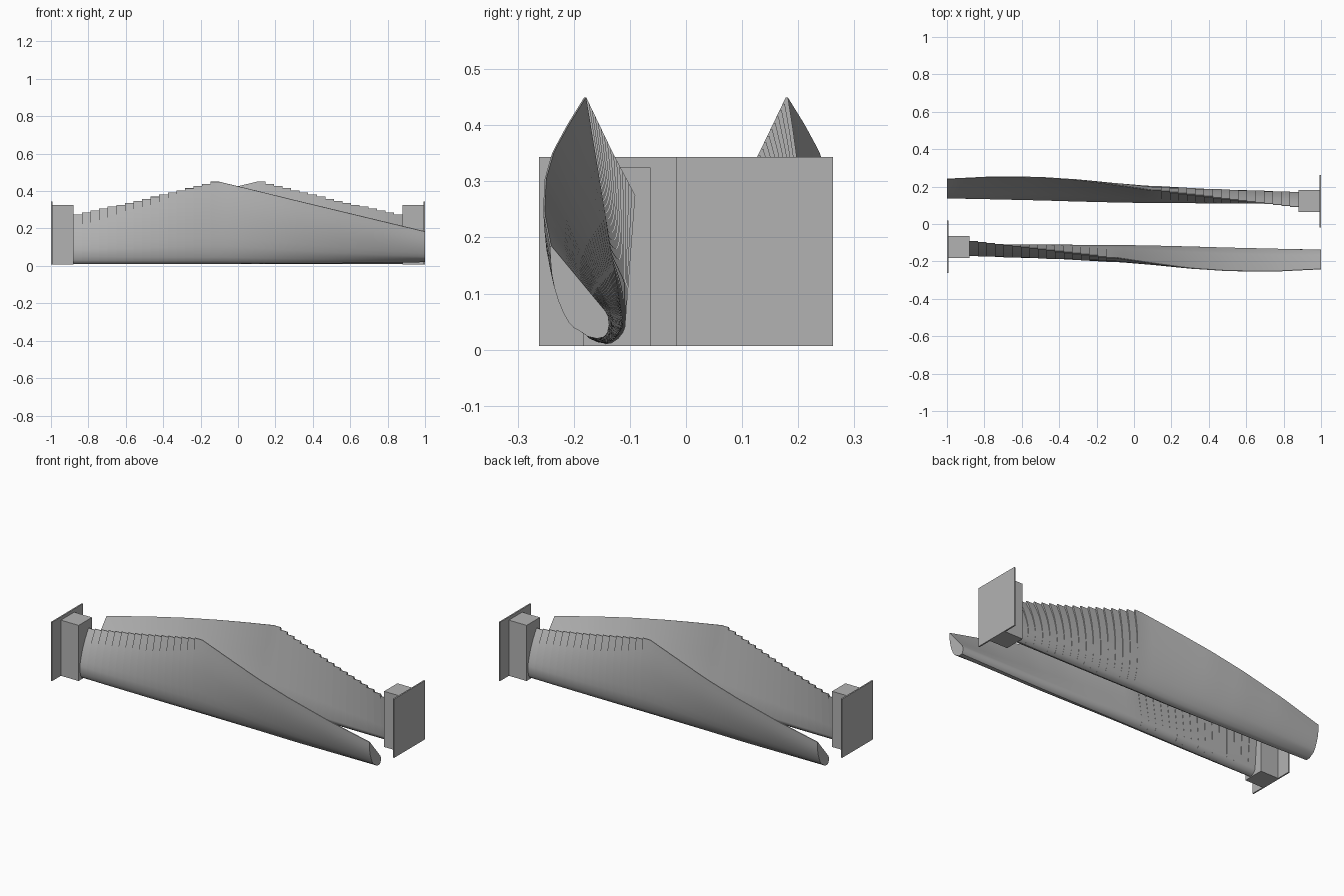
import bpy, bmesh, math
from mathutils import Vector, Matrix

if "Cube" in bpy.data.objects:
    bpy.data.objects.remove(bpy.data.objects["Cube"])

grey = bpy.data.materials.new("plain grey")
grey.diffuse_color = (0.45, 0.45, 0.45, 1)
grey.use_nodes = True
grey.node_tree.nodes["Principled BSDF"].inputs["Base Color"].default_value = grey.diffuse_color

# Along the blade: x, trailing edge (y, z), lower end of the flat side (y, z), thickness
KEYS = [(-0.88, -0.085, 0.265, -0.108, 0.040, 0.066), (-0.50, -0.130, 0.350, -0.110, 0.045, 0.070),
        (-0.10, -0.178, 0.450, -0.112, 0.050, 0.074), (0.10, -0.208, 0.402, -0.115, 0.052, 0.072),
        (0.30, -0.235, 0.353, -0.121, 0.055, 0.070), (0.50, -0.249, 0.305, -0.128, 0.058, 0.068),
        (0.75, -0.252, 0.245, -0.135, 0.063, 0.065), (1.00, -0.240, 0.185, -0.143, 0.068, 0.063)]
# Rounded nose (along, across as a share of thickness) and convex side (share of chord, of thickness)
NOSE = [(-0.010, 0.04), (-0.022, 0.16), (-0.031, 0.34), (-0.033, 0.50), (-0.027, 0.68), (-0.014, 0.84)]
BACK = [(0.02, 0.92), (0.09, 0.99), (0.18, 1.0), (0.30, 0.95), (0.45, 0.84),
        (0.60, 0.69), (0.75, 0.49), (0.88, 0.27), (1.0, 0.05)]


def section(x, at):
    """Aerofoil ring with the shape found at station `at`, placed at x."""
    i = max(k for k in range(len(KEYS) - 1) if KEYS[k][0] <= at + 1e-6)
    a, b = KEYS[i], KEYS[i + 1]
    f = (at - a[0]) / (b[0] - a[0])
    _, ty, tz, fy, fz, t = [p + (q - p) * f for p, q in zip(a, b)]
    foot, tail = Vector((fy, fz)), Vector((ty, tz))
    c = (tail - foot).length
    u = (tail - foot) / c
    n = Vector((-u.y, u.x))
    pts = [(c * (1 - k / 4), 0) for k in range(5)]
    pts += [(s, w * t) for s, w in NOSE] + [(s * c, w * t) for s, w in BACK]
    return [(x, *(foot + u * s + n * w)) for s, w in pts]


def finish(bm, name, turn):
    bmesh.ops.recalc_face_normals(bm, faces=bm.faces)
    bm.transform(Matrix.Rotation(turn, 4, 'Z'))
    me = bpy.data.meshes.new(name)
    bm.to_mesh(me)
    bm.free()
    me.materials.append(grey)
    ob = bpy.data.objects.new(name, me)
    bpy.context.collection.objects.link(ob)
    return ob


def blade(name, turn):
    # Stepped slices where the chord widens, smooth loft where it tapers
    rings, n_root, n_taper = [], 17, 24
    for i in range(n_root):
        x0, x1 = [-0.88 + 0.78 * k / n_root for k in (i, i + 1)]
        rings += [section(x0, x1), section(x1, x1)]
    for i in range(1, n_taper + 1):
        x = -0.10 + 1.10 * i / n_taper
        rings.append(section(x, x))
    bm = bmesh.new()
    rows = [[bm.verts.new(p) for p in r] for r in rings]
    for a, b in zip(rows, rows[1:]):
        for k in range(len(a)):
            j = (k + 1) % len(a)
            bm.faces.new((a[k], a[j], b[j], b[k]))
    bm.faces.new(rows[0])
    bm.faces.new(rows[-1])
    ob = finish(bm, name, turn)
    bpy.ops.object.select_all(action='DESELECT')
    ob.select_set(True)
    bpy.context.view_layer.objects.active = ob
    bpy.ops.object.shade_smooth_by_angle(angle=math.radians(30))


def box(name, lo, hi, turn):
    lo, hi = Vector(lo), Vector(hi)
    bm = bmesh.new()
    bmesh.ops.create_cube(bm, size=1, matrix=Matrix.Translation((lo + hi) / 2) @ Matrix.Diagonal((*(hi - lo), 1)))
    finish(bm, name, turn)


# Two identical assemblies, half a turn apart
for side, turn in (("front", 0), ("back", math.pi)):
    blade(side + "_blade", turn)
    box(side + "_root_block", (-0.993, -0.183, 0.007), (-0.88, -0.063, 0.325), turn)
    box(side + "_end_plate", (-1.0, -0.262, 0.007), (-0.992, 0.018, 0.343), turn)
